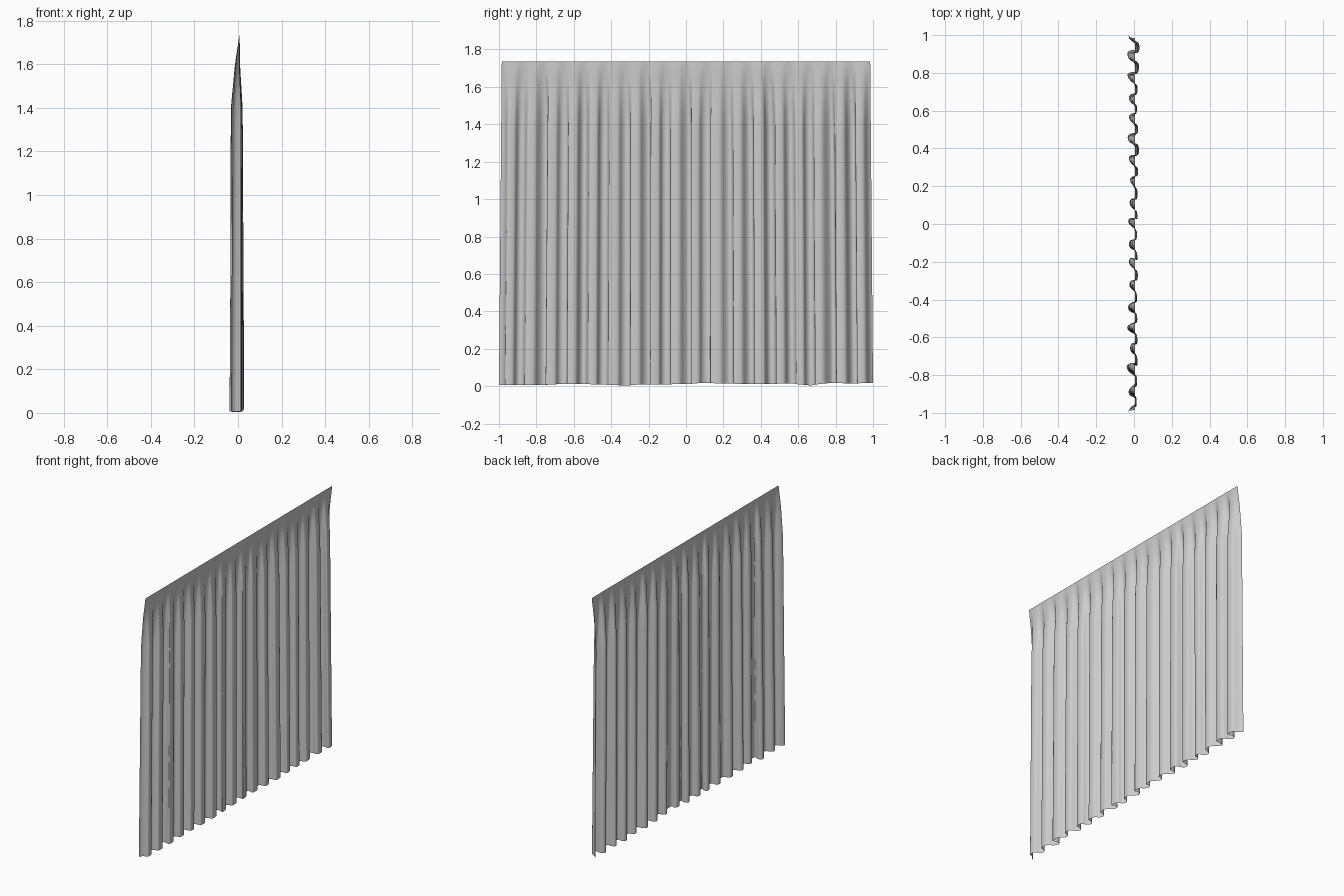
import bpy
import bmesh
import math
import random

random.seed(7)
cube = bpy.data.objects.get("Cube")
if cube:
    bpy.data.objects.remove(cube, do_unlink=True)

PLEATS = 18
STEPS = 16
TOP = 1.735
ROWS = [0.0, 0.2, 0.4, 0.6, 0.8, 1.0, 1.2, 1.32, 1.4, 1.46, 1.52,
        1.57, 1.61, 1.65, 1.68, 1.71, TOP]


def smooth(t):
    t = max(0.0, min(1.0, t))
    return t * t * (3 - 2 * t)


def pleat_noise(low, high):
    """One random value per pleat, blended along the cloth."""
    values = [random.uniform(low, high) for _ in range(PLEATS + 2)]

    def sample(u):
        i = int(u)
        return values[i] + (values[i + 1] - values[i]) * smooth(u - i)
    return sample


depth = pleat_noise(0.75, 1.35)
lean = pleat_noise(0.002, 0.018)
bulge = pleat_noise(0.003, 0.009)
shift = pleat_noise(-0.010, 0.010)
sway = pleat_noise(-0.005, 0.005)
hem = pleat_noise(0.004, 0.018)


def cloth_point(u, z):
    """Point on the pleated sheet, u counted in pleats, z the height."""
    angle = 2 * math.pi * u
    # folds are pinched flat at the heading and open out below it
    open_up = min(1.0, (TOP - z) / 0.34) ** 0.9
    loose = open_up * (0.85 + 0.2 * (1 - z / TOP))
    edge = min(1.0, 2 * u, 2 * (PLEATS - u))
    wave = math.cos(angle) + 0.2 * math.cos(2 * angle)
    x = -0.024 * depth(u) * loose * wave
    x += sway(u) * (1 - z / TOP) + 0.006 * smooth((z - 1.58) / 0.15)
    half = 1.0 - 0.015 * z / TOP
    y = half * (2 * u / PLEATS - 1)
    y += edge * loose * (lean(u) * math.cos(angle)
                         + bulge(u) * math.sin(2 * angle) + shift(u))
    drop = hem(u) * (1 - smooth(z / 0.2))
    return x, max(-half, min(half, y)), z + drop


# pleated curtain sheet
bm = bmesh.new()
columns = PLEATS * STEPS + 1
grid = [[bm.verts.new(cloth_point(c / STEPS, z)) for c in range(columns)]
        for z in ROWS]
for low, high in zip(grid, grid[1:]):
    for c in range(columns - 1):
        bm.faces.new((low[c], low[c + 1], high[c + 1], high[c])).smooth = True
mesh = bpy.data.meshes.new("pleated_curtain")
bm.to_mesh(mesh)
bm.free()
curtain = bpy.data.objects.new("pleated_curtain", mesh)
bpy.context.collection.objects.link(curtain)

# cloth colour
cloth = bpy.data.materials.new("light grey cloth")
cloth.use_nodes = True
colour = (0.6, 0.6, 0.6, 1.0)
cloth.diffuse_color = colour
shader = next(n for n in cloth.node_tree.nodes if n.type == 'BSDF_PRINCIPLED')
shader.inputs["Base Color"].default_value = colour
shader.inputs["Roughness"].default_value = 0.9
mesh.materials.append(cloth)
